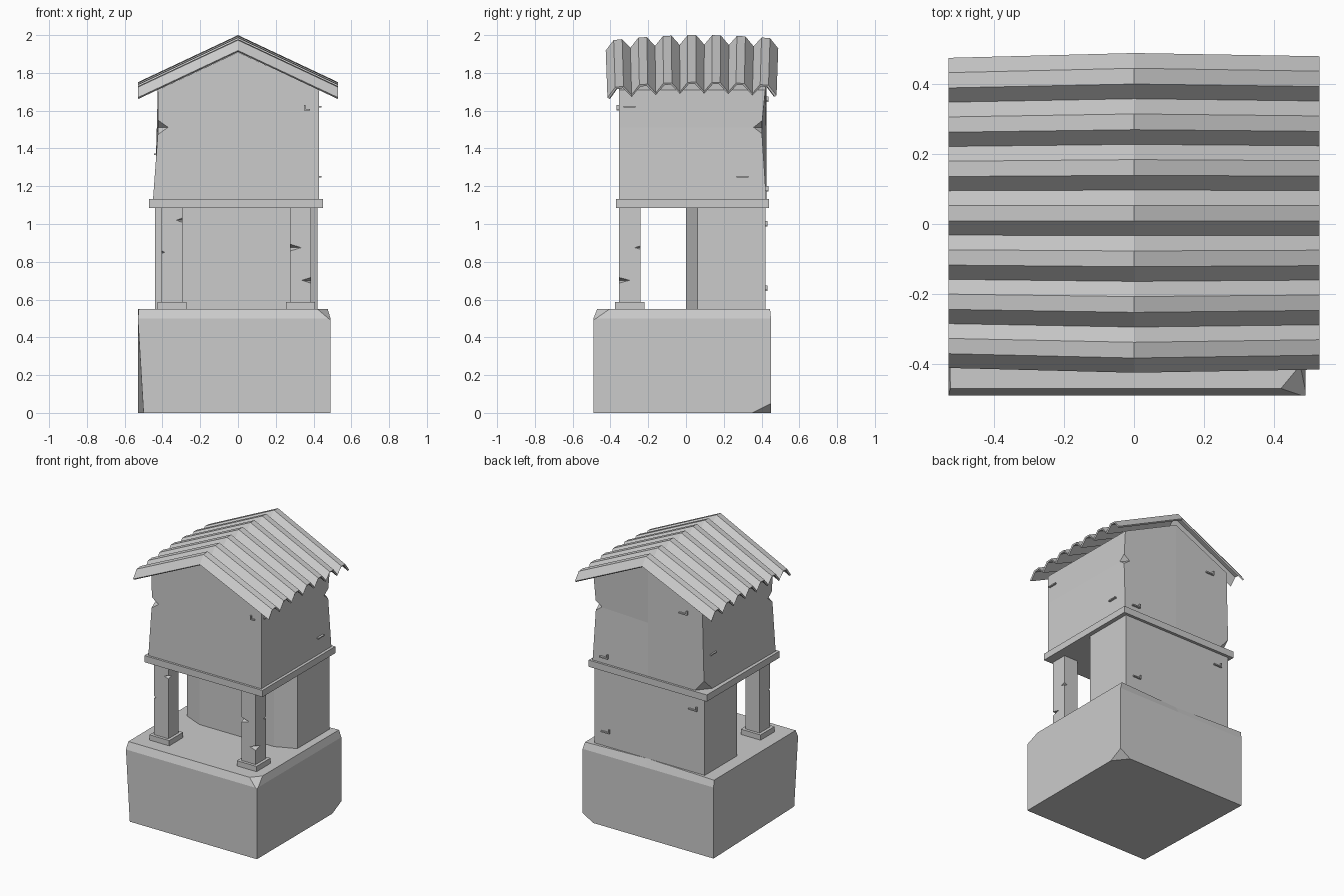
import bpy, bmesh
from mathutils import Vector

if "Cube" in bpy.data.objects:
    bpy.data.objects.remove(bpy.data.objects["Cube"])


def finish(name, bm):
    bmesh.ops.recalc_face_normals(bm, faces=bm.faces)
    me = bpy.data.meshes.new(name)
    bm.to_mesh(me)
    bm.free()
    ob = bpy.data.objects.new(name, me)
    bpy.context.collection.objects.link(ob)
    return ob


def loft(name, rings, caps=None, chips=()):
    """Skin rings of points; chips are (point, normal) planes slicing off corners."""
    bm = bmesh.new()
    vs = [[bm.verts.new(p) for p in r] for r in rings]
    n = len(rings[0])
    for a, b in zip(vs, vs[1:]):
        for i in range(n):
            j = (i + 1) % n
            bm.faces.new((a[i], a[j], b[j], b[i]))
    bm.faces.new(vs[0][::-1])
    for cap in caps or [range(n)]:
        bm.faces.new([vs[-1][i] for i in cap])
    for co, no in chips:
        geom = bm.verts[:] + bm.edges[:] + bm.faces[:]
        cut = bmesh.ops.bisect_plane(bm, geom=geom, plane_co=co,
                                     plane_no=Vector(no).normalized(), clear_outer=True)
        edges = [e for e in cut['geom_cut'] if isinstance(e, bmesh.types.BMEdge)]
        bmesh.ops.edgeloop_fill(bm, edges=edges)
    return finish(name, bm)


def prism(name, plan, z0, z1):
    return loft(name, [[(x, y, z) for x, y in plan] for z in (z0, z1)])


def box(name, x0, x1, y0, y1, z0, z1):
    return prism(name, [(x0, y0), (x1, y0), (x1, y1), (x0, y1)], z0, z1)


def notch(ob, spots):
    """Cut diamond-shaped nicks: (centre, radii)."""
    bm = bmesh.new()
    for c, r in spots:
        new = bmesh.ops.create_uvsphere(bm, u_segments=4, v_segments=2, radius=1)['verts']
        for v in new:
            v.co = Vector([c[k] + v.co[k] * r[k] for k in range(3)])
    cutter = finish(ob.name + "_nick_cutter", bm)
    cutter.hide_render = True
    cutter.display_type = 'WIRE'
    m = ob.modifiers.new("nicks", 'BOOLEAN')
    m.operation, m.solver, m.object = 'DIFFERENCE', 'EXACT', cutter


# Stone base with worn corners
loft("stone_base", [
    [(-.50, -.49, 0), (.49, -.49, 0), (.49, .45, 0), (0, .45, 0), (-.53, .45, 0)],
    [(-.53, -.49, .5), (.49, -.49, .5), (.49, .45, .5), (0, .45, .5), (-.53, .45, .5)],
    [(-.525, -.47, .55), (.475, -.47, .55), (.475, .445, .55), (0, .42, .55), (-.53, .445, .55)]],
    chips=[((.42, -.47, .55), (.6, -.5, .9)), ((.49, .45, .05), (1.25, 1, -2))])

# Back room of the lower storey, front corners angled
prism("lower_room", [(-.30, 0), (.28, 0), (.42, .06), (.42, .42), (-.44, .42), (-.44, .06)], .54, 1.09)

# Porch pillars with feet
nicks = {
    "left": [((-.293, -.357, 1.02), (.035, .04, .013)), ((-.407, -.357, .85), (.02, .02, .01))],
    "right": [((.273, -.357, .875), (.065, .04, .02)), ((.387, -.357, .702), (.05, .06, .016)),
              ((.387, -.238, .875), (.03, .035, .01))]}
for side, cx in (("left", -.35), ("right", .33)):
    box(side + "_pillar_foot", cx - .077, cx + .077, -.375, -.22, .54, .587)
    p = box(side + "_pillar", cx - .056, cx + .056, -.355, -.24, .58, 1.09)
    notch(p, nicks[side])

# Floor band between storeys
box("floor_band", -.47, .45, -.37, .44, 1.085, 1.132)

# Upper storey with gable ends
upper = loft("upper_storey", [
    [(-.45, -.355, 1.13), (0, -.355, 1.13), (.43, -.355, 1.13), (.43, .425, 1.13), (0, .425, 1.13), (-.44, .425, 1.13)],
    [(-.422, -.355, 1.51), (0, -.355, 1.51), (.43, -.355, 1.51), (.42, .40, 1.51), (0, .425, 1.51), (-.43, .425, 1.51)],
    [(-.425, -.355, 1.71), (0, -.355, 1.91), (.43, -.355, 1.71), (.425, .42, 1.71), (0, .425, 1.91), (-.425, .425, 1.71)]],
    caps=[(0, 1, 4, 5), (1, 2, 3, 4)],
    chips=[((-.45, .425, 1.23), (-12, 10, -10))])
notch(upper, [((-.424, -.357, 1.512), (.056, .05, .04)), ((.422, .402, 1.512), (.05, .045, .035))])

# Raised brick edges: wall axis, wall position, outward sign, along, height
bricks = [('y', -.355, -1, .365, 1.605), ('x', .43, 1, -.30, 1.62), ('x', .43, 1, .30, 1.25),
          ('y', .425, 1, .34, 1.175), ('y', .425, 1, -.28, 1.65), ('y', .42, 1, .33, .65),
          ('y', .42, 1, -.35, .99), ('x', -.432, -1, .32, 1.37)]
for i, (axis, pos, sgn, along, z) in enumerate(bricks):
    half = .015 if i == 0 else .032
    d0, d1 = sorted((pos - sgn * .02, pos + sgn * .012))
    for part, (a0, a1, z0, z1) in (("edge", (along - half, along + half, z - .004, z + .004)),
                                   ("end", (along - half, along - half + .008, z + .003, z + .025))):
        name = "brick_%s_%d" % (part, i)
        if axis == 'y':
            box(name, a0, a1, d0, d1, z0, z1)
        elif part == "edge":
            box(name, d0, d1, a0, a1, z0, z1)

# Corrugated sheet roof: rise, flat crest, fall, repeated along y
bm = bmesh.new()
profile = []
for i in range(7):
    y = -.425 + .1305 * i
    profile += [(y, .05), (y + .042, 0), (y + .087, 0)]
profile.append((.4885, .05))
rows = []
for y, dip in profile:
    sag = .025 * ((y - .08) / .45) ** 2
    rows.append([bm.verts.new((x, .03 + (y - .03) * s, 2.0 - .47 * abs(x) - dip - sag))
                 for x, s in ((-.53, .97), (0, 1), (.53, .98))])
for a, b in zip(rows, rows[1:]):
    for k in range(2):
        bm.faces.new((a[k], a[k + 1], b[k + 1], b[k]))
roof = finish("corrugated_roof", bm)
if roof.data.polygons[1].normal.z < 0:
    roof.data.flip_normals()
m = roof.modifiers.new("sheet_thickness", 'SOLIDIFY')
m.thickness, m.offset = .012, -1
